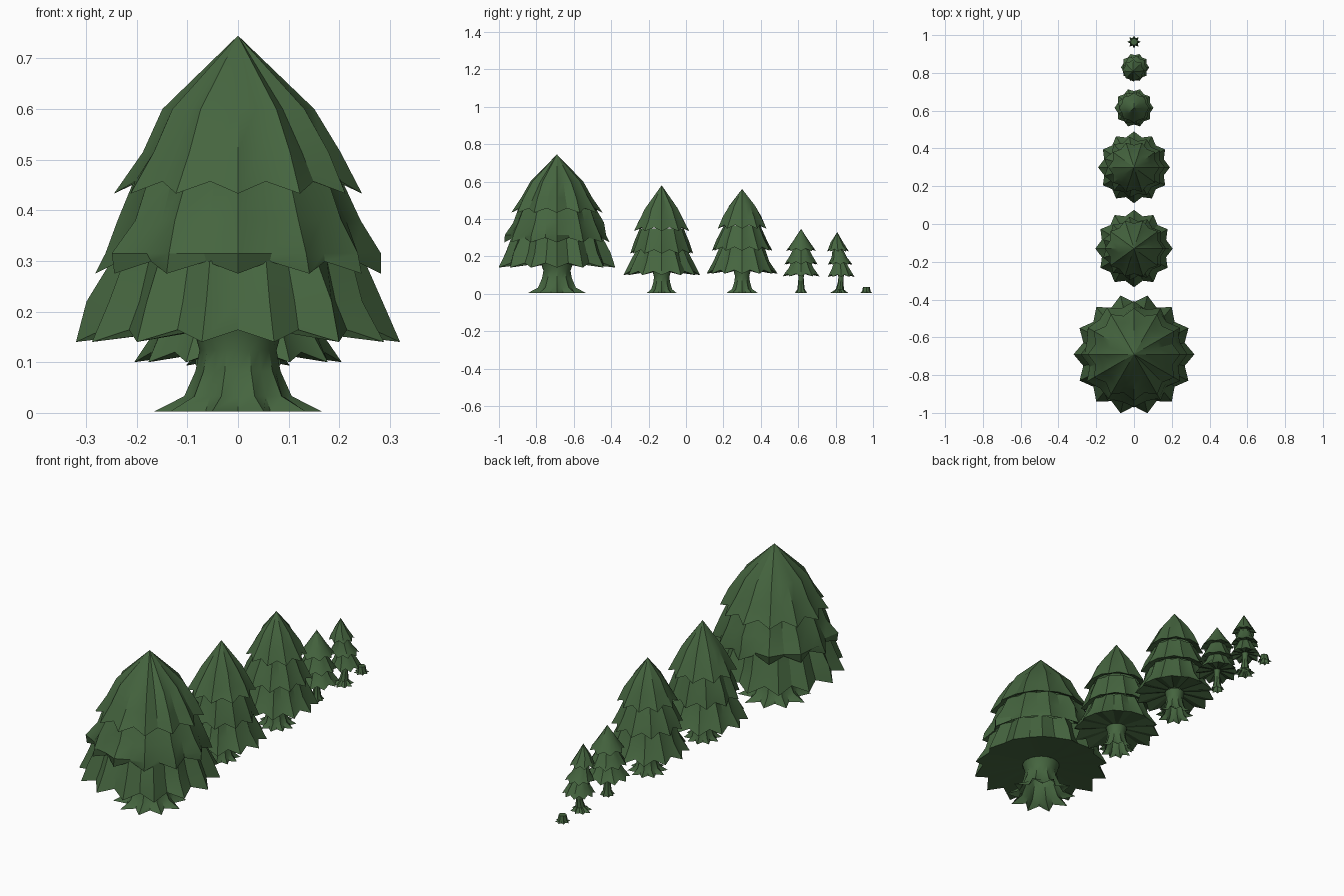
import bpy, bmesh, math, random

if "Cube" in bpy.data.objects:
    bpy.data.objects.remove(bpy.data.objects["Cube"])
random.seed(4)

green = bpy.data.materials.new("fir_green")
green.diffuse_color = (0.06, 0.13, 0.05, 1)
green.use_nodes = True
green.node_tree.nodes["Principled BSDF"].inputs["Base Color"].default_value = green.diffuse_color


def star_loft(name, y, tips, rings, bend=0.0, cap=False, wobble=0.0, turn=0.0):
    """Loft star rings of (tip radius, tip z, valley ratio, valley lift)."""
    bm = bmesh.new()
    prev = None

    def place(r, z, a):
        sway = bend * math.sin(z * 16)
        return (r * math.cos(a) + sway * 0.5, y + r * math.sin(a) + sway, z)

    for k, (r, z, ratio, lift) in enumerate(rings):
        if r == 0:
            top = bm.verts.new(place(0, z, 0))
            for i in range(2 * tips):
                bm.faces.new((prev[i], prev[(i + 1) % (2 * tips)], top))
            break
        ring = []
        for i in range(2 * tips):
            valley = i % 2
            # crumple only the free rows between hem and crown
            j = random.uniform(-wobble, wobble) if 1 < k < len(rings) - 1 else 0
            rr = r * (ratio if valley else 1) * (1 + j)
            ring.append(bm.verts.new(place(rr, z + lift * valley, turn + math.pi * i / tips)))
        if prev:
            for i in range(2 * tips):
                n = (i + 1) % (2 * tips)
                bm.faces.new((prev[i], prev[n], ring[n], ring[i]))
        prev = ring
    if cap:
        bm.faces.new(prev)
    bmesh.ops.recalc_face_normals(bm, faces=bm.faces)
    mesh = bpy.data.meshes.new(name)
    bm.to_mesh(mesh)
    bm.free()
    ob = bpy.data.objects.new(name, mesh)
    bpy.context.collection.objects.link(ob)
    mesh.materials.append(green)
    bpy.ops.object.select_all(action='DESELECT')
    ob.select_set(True)
    bpy.context.view_layer.objects.active = ob
    bpy.ops.object.shade_smooth_by_angle(angle=math.radians(30))


def tree(name, y, trunk, tiers, lift, bend=0.0):
    # trunk: (root radius, neck radius, top z)
    root, neck, top = trunk
    star_loft(name + "_trunk", y, 8 if root < 0.07 else 10, [
        (root, 0.003, 0.66, 0.0),
        (neck * 1.2 + (root - neck) * 0.12, top * 0.2, 0.88, 0),
        (neck * 1.05, top * 0.5, 0.93, 0),
        (neck * 0.95, top * 0.75, 0.95, 0),
        (neck * 1.1, top, 1, 0)], bend)
    # tiers: (tip count, inner underside radius, [(radius, z) up the outside])
    for t, (tips, inner, prof) in enumerate(tiers):
        hem_z = prof[0][1]
        rings = [(inner, hem_z + lift * 1.2, 1, 0)]
        for k, (r, z) in enumerate(prof):
            rings.append((r, z, 0.86 if k == 0 else 0.9, lift if k == 0 else 0))
        star_loft(f"{name}_branches_{t + 1}", y, tips, rings, bend, wobble=0.05)


# Broad old tree at the front
tree("large_tree", -0.69, (0.165, 0.08, 0.165), [
    (14, 0.08, [(0.32, 0.14), (0.285, 0.22), (0.25, 0.30)]),
    (12, 0.235, [(0.282, 0.275), (0.275, 0.315), (0.245, 0.38), (0.205, 0.46)]),
    (12, 0.19, [(0.245, 0.433), (0.197, 0.515), (0.145, 0.60), (0, 0.745)])], 0.024)

# Two medium trees
tree("medium_tree_a", -0.13, (0.085, 0.045, 0.12), [
    (12, 0.04, [(0.205, 0.10), (0.165, 0.17), (0.135, 0.235)]),
    (11, 0.125, [(0.17, 0.215), (0.15, 0.275), (0.118, 0.35)]),
    (10, 0.11, [(0.155, 0.335), (0.125, 0.39), (0.09, 0.455), (0, 0.58)])], 0.02)

tree("medium_tree_b", 0.30, (0.09, 0.042, 0.125), [
    (12, 0.04, [(0.19, 0.107), (0.15, 0.175), (0.12, 0.25)]),
    (11, 0.11, [(0.163, 0.23), (0.135, 0.29), (0.098, 0.365)]),
    (10, 0.09, [(0.137, 0.348), (0.103, 0.415), (0.07, 0.47), (0, 0.56)])], 0.02)

# Two slim saplings, the second one crooked
tree("small_tree", 0.615, (0.034, 0.015, 0.115), [
    (10, 0.015, [(0.103, 0.093), (0.07, 0.135), (0.05, 0.175)]),
    (9, 0.042, [(0.09, 0.157), (0.062, 0.20), (0.04, 0.245)]),
    (8, 0.035, [(0.08, 0.228), (0.045, 0.28), (0, 0.347)])], 0.014)

tree("crooked_tree", 0.818, (0.05, 0.015, 0.115), [
    (10, 0.015, [(0.075, 0.09), (0.05, 0.13), (0.032, 0.17)]),
    (9, 0.028, [(0.067, 0.155), (0.042, 0.195), (0.027, 0.24)]),
    (8, 0.022, [(0.058, 0.226), (0.033, 0.275), (0, 0.33)])], 0.013, bend=0.011)

# Cut stump at the back
star_loft("stump", 0.964, 8, [
    (0.035, 0.003, 0.6, 0), (0.023, 0.012, 0.88, 0), (0.018, 0.037, 0.96, 0)], cap=True)
